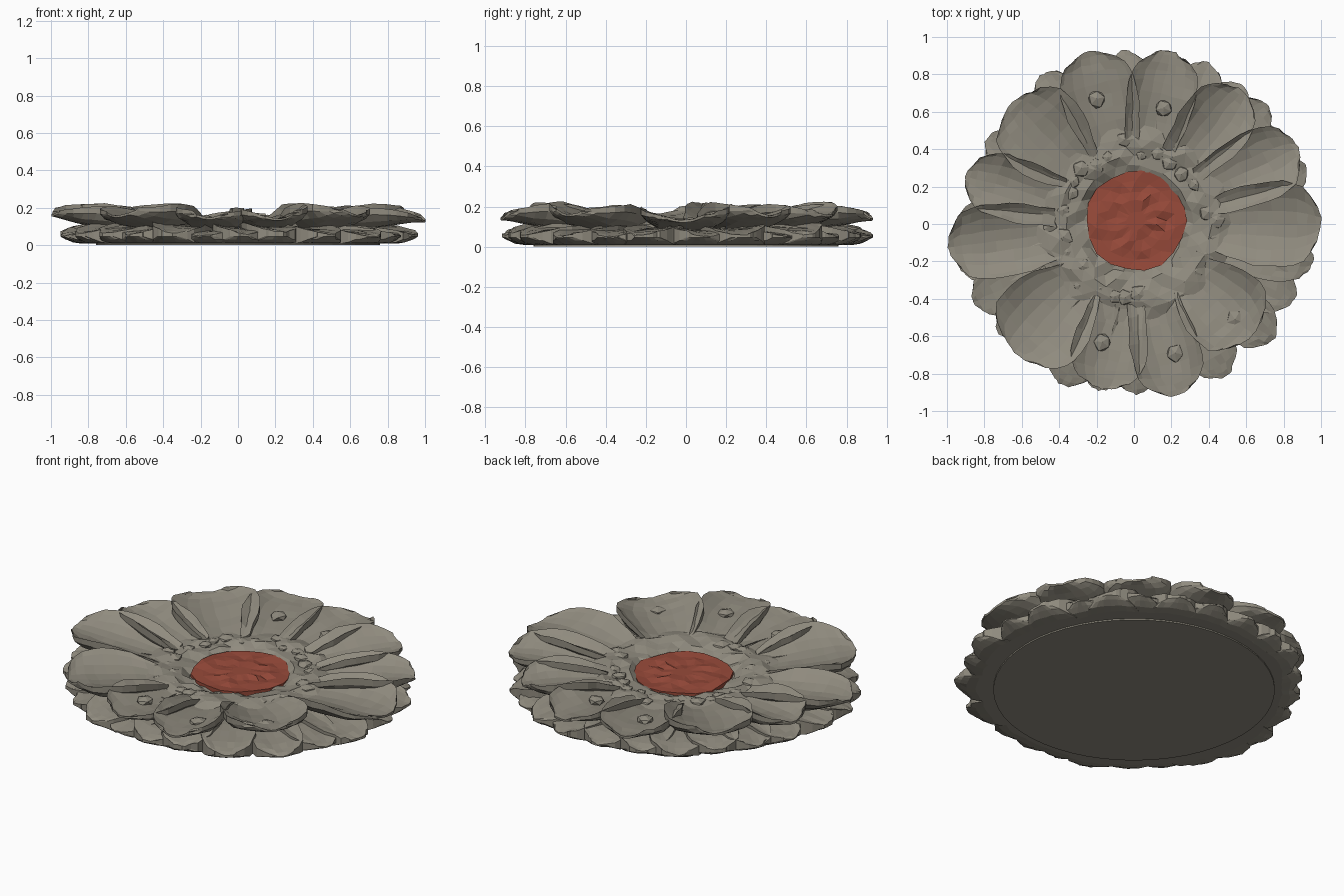
import bpy, bmesh, math, random
from mathutils import Vector, Matrix

if "Cube" in bpy.data.objects:
    bpy.data.objects.remove(bpy.data.objects["Cube"])

random.seed(7)


def material(name, rgb):
    m = bpy.data.materials.new(name)
    m.diffuse_color = (*rgb, 1)
    m.use_nodes = True
    m.node_tree.nodes["Principled BSDF"].inputs["Base Color"].default_value = m.diffuse_color
    return m


STONE = material("warm grey stone", (0.28, 0.26, 0.212))
RED = material("brick red", (0.31, 0.068, 0.042))


def finish(name, bm, mat):
    bmesh.ops.recalc_face_normals(bm, faces=bm.faces)
    me = bpy.data.meshes.new(name)
    bm.to_mesh(me)
    bm.free()
    me.materials.append(mat)
    ob = bpy.data.objects.new(name, me)
    bpy.context.collection.objects.link(ob)
    return ob


def jit(a):
    return random.uniform(-a, a)


def petal(name, deg, r_in, r_tip, width, base_w, top, bottom, rough):
    """Closed cupped petal; top(u, v) and bottom(u, v) give heights."""
    us = [0, .14, .28, .42, .56, .68, .79, .88, .95, 1.0]
    vs = [-1, -.86, -.6, -.3, 0, .3, .6, .86, 1]
    rot = Matrix.Rotation(math.radians(deg), 3, 'Z')
    bm = bmesh.new()
    rows_t, rows_b = [], []
    for u in us:
        if u < .6:
            w = base_w + (width / 2 - base_w) * math.sin(u / .6 * math.pi / 2)
        else:
            w = width / 2 * math.sqrt(max(0, 1 - ((u - .6) / .43) ** 3))
        rt, rb = [], []
        for v in vs:
            # the tip is rounded by pulling the corners back
            r = r_in + (r_tip - r_in) * u - .03 * v * v * u
            p = rot @ Vector((r + jit(rough), w * v + jit(rough), 0))
            zt, zb = top(u, v) + jit(rough * .5), bottom(u, v)
            rt.append(bm.verts.new((p.x, p.y, zt)))
            rb.append(bm.verts.new((p.x, p.y, min(zb, zt - .006))))
        rows_t.append(rt)
        rows_b.append(rb)
    n, m = len(us), len(vs)
    for i in range(n - 1):
        for j in range(m - 1):
            for g in (rows_t, rows_b):
                bm.faces.new((g[i][j], g[i + 1][j], g[i + 1][j + 1], g[i][j + 1]))
    loop = ([(i, 0) for i in range(n)] + [(n - 1, j) for j in range(1, m)]
            + [(i, m - 1) for i in range(n - 2, -1, -1)] + [(0, j) for j in range(m - 2, 0, -1)])
    for (i, j), (k, l) in zip(loop, loop[1:] + loop[:1]):
        bm.faces.new((rows_t[i][j], rows_t[k][l], rows_b[k][l], rows_b[i][j]))
    return finish(name, bm, STONE)


# Lower petals: flat underneath, lifted at the rim
lower = [(4, .96), (18, .97), (32, .93), (42, .96), (52, .94), (65, .95), (78, .945), (93, .93),
         (108, .93), (121, .94), (136, .91), (150, .91), (164, .92), (180, .95), (193, .965),
         (206, .96), (219, .93), (232, .93), (246, .945), (258, .91), (271, .91), (284, .91),
         (301, .95), (320, .97), (335, .95), (348, .98)]
for k, (deg, r) in enumerate(lower):
    h, tw = jit(.012), jit(.018)

    def top(u, v, h=h, tw=tw):
        return .09 + h - .03 * u ** 5 + .024 * v * v * (1 - .6 * u ** 3) + tw * v * u

    def bottom(u, v):
        return .008 + .038 * max(0, (u - .82) / .18) ** 1.5

    petal(f"lower_petal_{k + 1}", deg, .40, r, .29, .07, top, bottom, .006)

# Upper petals: angle, tip radius, width, tip lift
upper = [(0, 1.0, .46, -.02), (25, .97, .39, 0), (51, .92, .38, 0), (78, .945, .37, -.01),
         (105, .95, .41, -.005), (135, .92, .48, .01), (164, .94, .34, 0), (187, 1.0, .40, .012),
         (227, .94, .52, .005), (259, .90, .40, 0), (284, .945, .37, -.01), (317, .87, .46, .005)]
for k, (deg, r, w, lift) in enumerate(upper):
    h = jit(.006)
    tw = .016 * (-1) ** k      # neighbours lean so that their rims overlap

    def top(u, v, h=h, tw=tw, lift=lift):
        mid = .108 + .047 * u + h
        rim = .078 * abs(v) ** 2.2 * math.sin(math.pi * min(1, .12 + u * .76))
        return mid + rim + lift * u ** 3 + tw * v * u * (1 - u * .5)

    def bottom(u, v, top=top):
        # undersides slope out from the lower layer to a thin tip
        low = .07 + .06 * u ** 2
        return low + (top(u, v) - .012 - low) * max(abs(v) ** 3 * .75, u ** 4)

    petal(f"upper_petal_{k + 1}", deg, .41, r, w, .135, top, bottom, .006)


def disc(name, mat, radii, n, height, rough, cx=0.0, cy=0.0, z_base=0.0, lumpy_edge=0.0):
    """Rough radial slab, closed down to z_base."""
    bm = bmesh.new()
    rings = []
    for i, r in enumerate(radii):
        last = i == len(radii) - 1
        ring = []
        count = 7 if r < .08 else n
        for j in range(n):
            a = math.tau * (j + .5 * (i % 2)) / n
            rr = r + (0 if last else jit(rough * .6)) + lumpy_edge * math.sin(5 * a + 1) * last
            ring.append(bm.verts.new((cx + rr * math.cos(a), cy + rr * math.sin(a),
                                      height(r) + jit(rough) * (.4 if last else 1) * (count == n))))
        rings.append(ring)
    rings.append([bm.verts.new((v.co.x, v.co.y, z_base)) for v in rings[-1]])
    bm.faces.new(rings[-1])
    bm.faces.new(rings[0])
    for p, q in zip(rings, rings[1:]):
        for j in range(n):
            k = (j + 1) % n
            bm.faces.new((p[j], p[k], q[k], q[j]))
    bmesh.ops.triangulate(bm, faces=list(bm.faces))
    return finish(name, bm, mat)


# Flat base under the petals and core between the layers
disc("base", STONE, [.3, .6, .76], 52, lambda r: .04, 0, z_base=.0)
disc("core", STONE, [.2, .4, .60], 36, lambda r: .09, .004, z_base=.01)

# Rough ring around the centre, highest at the petal roots
disc("inner_ring", STONE, [.12, .26, .31, .36, .41, .46, .53], 30,
     lambda r: .095 if r < .3 else .106 + .028 * math.sin((r - .26) / .30 * math.pi),
     .014, z_base=.05)

# Red centre
disc("flower_centre", RED, [.05, .11, .16, .21, .268], 18,
     lambda r: .118 - .02 * r, .011, .01, .017, z_base=.08, lumpy_edge=.007)


def lump(name, x, y, z, size, flat):
    bm = bmesh.new()
    bmesh.ops.create_icosphere(bm, subdivisions=1, radius=size)
    spin = Matrix.Rotation(random.random() * 6, 3, 'Z')
    for v in bm.verts:
        v.co = spin @ Vector((v.co.x * random.uniform(.8, 1.2), v.co.y, v.co.z * flat))
        v.co += Vector((x, y, z))
    finish(name, bm, STONE)


# Small knobs lying in some of the petals
for k, (x, y) in enumerate([(-.20, .67), (.16, .62), (-.17, -.63), (.22, -.69), (.54, -.51)]):
    lump(f"petal_knob_{k + 1}", x, y, .138, .05, .5)

# Chips of stone at the petal roots
for k in range(30):
    a = math.tau * (k + jit(.3)) / 30
    r = random.uniform(.35, .46)
    lump(f"root_chip_{k + 1}", r * math.cos(a), r * math.sin(a), .122, random.uniform(.03, .055), .5)
